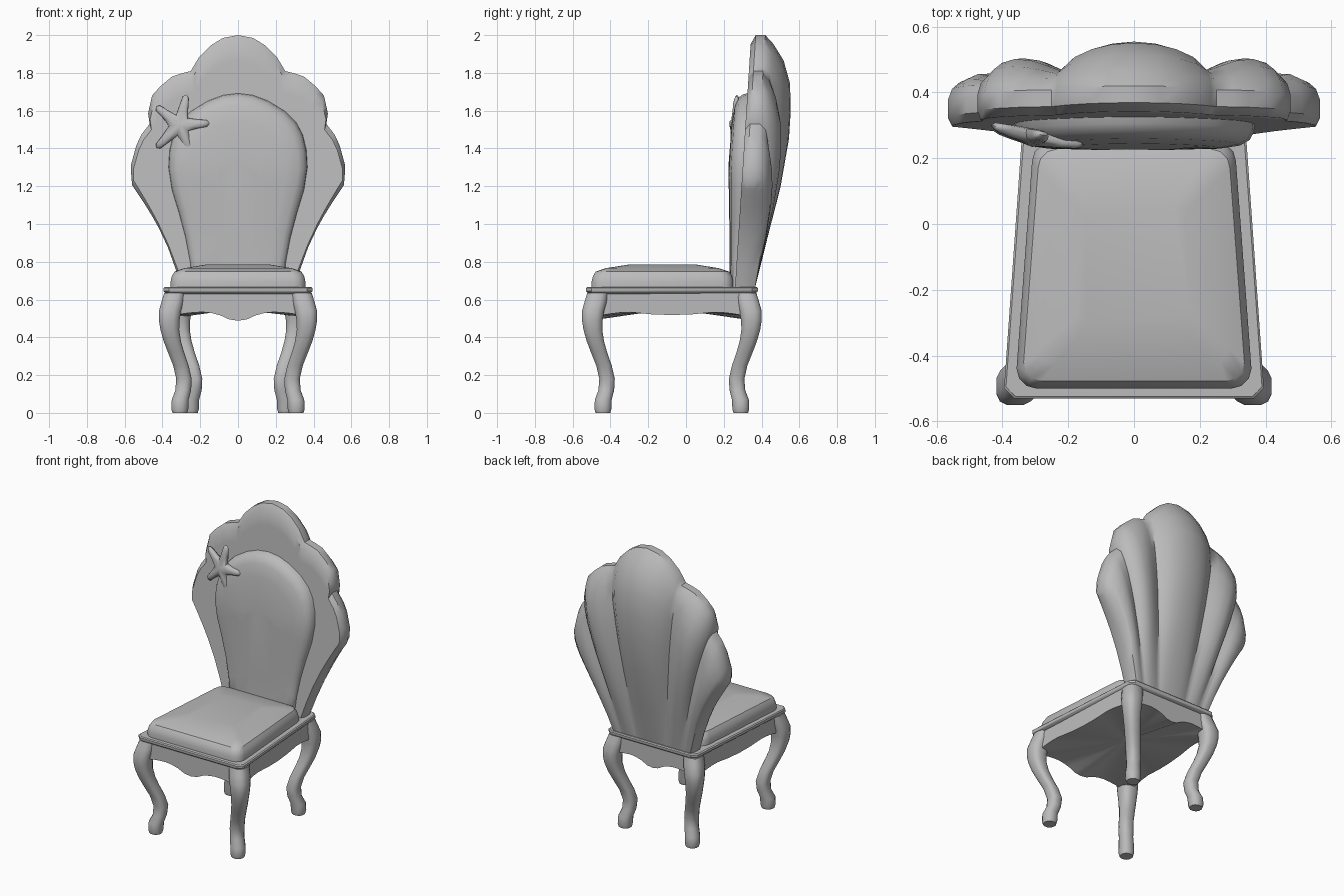
import bpy, bmesh, math
from math import sin, cos, pi, radians

if "Cube" in bpy.data.objects:
    bpy.data.objects.remove(bpy.data.objects["Cube"])

grey = bpy.data.materials.new("plain_grey")
grey.diffuse_color = (0.5, 0.5, 0.5, 1)
grey.use_nodes = True
grey.node_tree.nodes["Principled BSDF"].inputs["Base Color"].default_value = grey.diffuse_color


def loft(name, rings, cap="ngon", angle=35):
    """Skin closed rings of points; cap ends with n-gons or quad strips."""
    bm = bmesh.new()
    vr = [[bm.verts.new(p) for p in r] for r in rings]
    n = len(vr[0])
    for a, b in zip(vr, vr[1:]):
        for i in range(n):
            j = (i + 1) % n
            bm.faces.new((a[i], a[j], b[j], b[i]))
    for r in (vr[0], vr[-1]):
        if cap == "ngon":
            bm.faces.new(r)
        else:
            for i in range(n // 2 - 1):
                bm.faces.new((r[i], r[i + 1], r[n - 2 - i], r[n - 1 - i]))
    bmesh.ops.recalc_face_normals(bm, faces=bm.faces)
    me = bpy.data.meshes.new(name)
    bm.to_mesh(me)
    bm.free()
    me.materials.append(grey)
    ob = bpy.data.objects.new(name, me)
    bpy.context.collection.objects.link(ob)
    bpy.ops.object.select_all(action="DESELECT")
    ob.select_set(True)
    bpy.context.view_layer.objects.active = ob
    bpy.ops.object.shade_smooth_by_angle(angle=radians(angle))
    return ob


def lerp(table, t):
    """Piecewise linear lookup; each row is (key, values...)."""
    for a, b in zip(table, table[1:]):
        if t <= b[0]:
            k = (t - a[0]) / (b[0] - a[0])
            return [p + (q - p) * k for p, q in zip(a[1:], b[1:])]
    return list(table[-1][1:])


def trapezoid(hf, hb, yf, yb, c, z, seg=2):
    """Rounded trapezoid ring: half widths at front and back, corner size c."""
    pts = []
    for x, y, a0 in ((hb - c, yb - c, 0), (c - hb, yb - c, 90),
                     (c - hf, yf + c, 180), (hf - c, yf + c, 270)):
        for i in range(seg + 1):
            a = radians(a0 + 90 * i / seg)
            pts.append((x + c * cos(a), y + c * sin(a), z))
    return pts


# Seat board, with a thin lower moulding
loft("seat_board", [trapezoid(.395 - d, .335 - d, -.53 + d, .38 - d, .03, z, 1)
                    for z, d in ((.63, .018), (.64, .003), (.645, 0), (.66, 0), (.666, .006))])

# Seat cushion
rings = []
for z, k in ((.66, 1), (.695, 1), (.725, .98), (.748, .94), (.766, .8), (.785, .48)):
    rings.append([(x * k, -.125 + (y + .125) * k, z)
                  for x, y, _ in trapezoid(.357, .31, -.5, .25, .06, 0, 3)])
loft("seat_cushion", rings)

# Apron with a wavy lower edge and a closed underside
front_wave = [(0, .488), (.12, .494), (.27, .52), (.45, .535), (.7, .53), (1, .51)]
side_wave = [(0, .518), (.25, .522), (.55, .535), (.8, .522), (1, .505)]
corners = [(.375, -.51), (.325, .36), (-.325, .36), (-.375, -.51)]
low, high, inner = [], [], []
for k in range(4):
    (x0, y0), (x1, y1) = corners[k], corners[(k + 1) % 4]
    for i in range(16):
        t = i / 16
        x, y = x0 + (x1 - x0) * t, y0 + (y1 - y0) * t
        z = lerp(front_wave if k % 2 else side_wave, abs(2 * t - 1))[0]
        low.append((x, y, z))
        high.append((x, y, .635))
        inner.append((x * .1, -.075 + (y + .075) * .1, .545))
loft("apron", [high, low, inner])

# Cabriole legs: height, outward shift from the foot, half width
leg_rows = [(0, 0, .04), (.02, 0, .046), (.07, -.002, .046), (.12, -.018, .043),
            (.18, -.022, .042), (.25, -.006, .042), (.32, .02, .044), (.38, .04, .047),
            (.44, .053, .051), (.49, .056, .056), (.54, .052, .06), (.59, .038, .06), (.635, .026, .058)]
for place, fx, fy, sy in (("front", .308, -.44, -1), ("back", .252, .29, 1)):
    for side, sx in (("right", 1), ("left", -1)):
        rings = []
        for z, d, w in leg_rows:
            ring = []
            for i in range(12):
                a = 2 * pi * i / 12 + pi / 12
                c, s = cos(a), sin(a)
                e = .72 if z > .15 else .9  # squarer above the foot
                px = math.copysign(abs(c) ** e, c) * w
                py = math.copysign(abs(s) ** e, s) * w
                ring.append((sx * (fx + d + px), fy + sy * (d + py), z))
            rings.append(ring)
        loft(f"{place}_{side}_leg", rings, angle=50)


def back_front(z):
    return .26 + .064 * (z - .67)


# Scalloped shell back: fan position, outline x, outline z, lobe height
fan = [(0, 0, 2.0, 1), (.1, .08, 1.985, .96), (.18, .145, 1.945, .86), (.26, .205, 1.885, .68),
       (.32, .235, 1.835, .48), (.36, .25, 1.81, .36), (.41, .30, 1.797, .5), (.47, .35, 1.78, .63),
       (.55, .41, 1.73, .7), (.62, .455, 1.68, .62), (.69, .476, 1.585, .4), (.74, .468, 1.53, .24),
       (.79, .51, 1.475, .38), (.84, .537, 1.42, .45), (.9, .566, 1.315, .38), (.95, .565, 1.25, .25),
       (1, .56, 1.205, 0)]
bulge = [(0, 0), (.2, .38), (.4, .78), (.59, 1), (.7, 1), (.81, .9), (.9, .58), (.965, .12), (1, 0)]
rings = []
for sgn, s, ox, oz, lobe in [(-1, *r) for r in fan[:0:-1]] + [(1, *r) for r in fan]:
    front, rear = [], []
    edge = .03 if s == 1 else 0
    for t, b in bulge:
        x = .30 * s + (ox - .30 * s) * t - .035 * s ** 4 * sin(pi * t)
        z = .655 + (oz - .655) * t
        inset = .03 if t == 1 else edge
        f = back_front(z)
        front.append((sgn * x, f + inset * .8, z))
        rear.append((sgn * x, f + .105 + .13 * b * lobe - inset, z))
    rings.append(front + rear[::-1])
loft("shell_back", rings, cap="strip", angle=40)

# Padded panel on the front of the back
half = [(0, 1.695), (.08, 1.685), (.16, 1.655), (.25, 1.6), (.31, 1.54), (.345, 1.475),
        (.365, 1.39), (.37, 1.3), (.352, 1.18), (.315, 1.06), (.28, .93), (.255, .8), (.24, .66)]
outline = half + [(-x, z) for x, z in half[:0:-1]]
rings = []
for k, d in ((1, -.012), (.985, .02), (.95, .045), (.87, .062), (.7, .072), (.3, .076)):
    ring = []
    for x, z in outline:
        z2 = 1.2 + (z - 1.2) * k if z > 1.2 else z + (1 - k) * .12
        depth = d * min(1, .42 + max(0, z2 - .75) * 1.05) * (1 if d > 0 else 1.5)
        ring.append((x * k, back_front(z2) - depth, z2))
    rings.append(ring)
loft("back_pad", rings, angle=40)

# Starfish ornament, leaning along the curve of the pad
tips = [(4, .157), (78, .165), (142, .16), (224, .172), (290, .165)]
star = []
for i, (a, r) in enumerate(tips):
    a2 = tips[(i + 1) % 5][0] + (360 if i == 4 else 0)
    ca, sa = cos(radians(a)), sin(radians(a))
    for u, v in ((.62, -.024), (.93, -.017), (1, 0), (.93, .017), (.62, .024)):
        star.append((u * r * ca - v * sa, u * r * sa + v * ca))
    m = radians((a + a2) / 2)
    star.append((.058 * cos(m), .058 * sin(m)))
rings = []
for k, d in ((.5, .018), (.9, .014), (1, 0), (.93, -.014), (.8, -.024), (.5, -.033), (.15, -.04)):
    ring = []
    for x, z in star:
        r = math.hypot(x, z)
        y = .272 - .2 * x + .03 * z + d * (1 - 1.5 * r)
        ring.append((-.308 + x * k, y - .2 * x * (k - 1), 1.523 + z * k))
    rings.append(ring)
loft("starfish", rings, angle=60)
